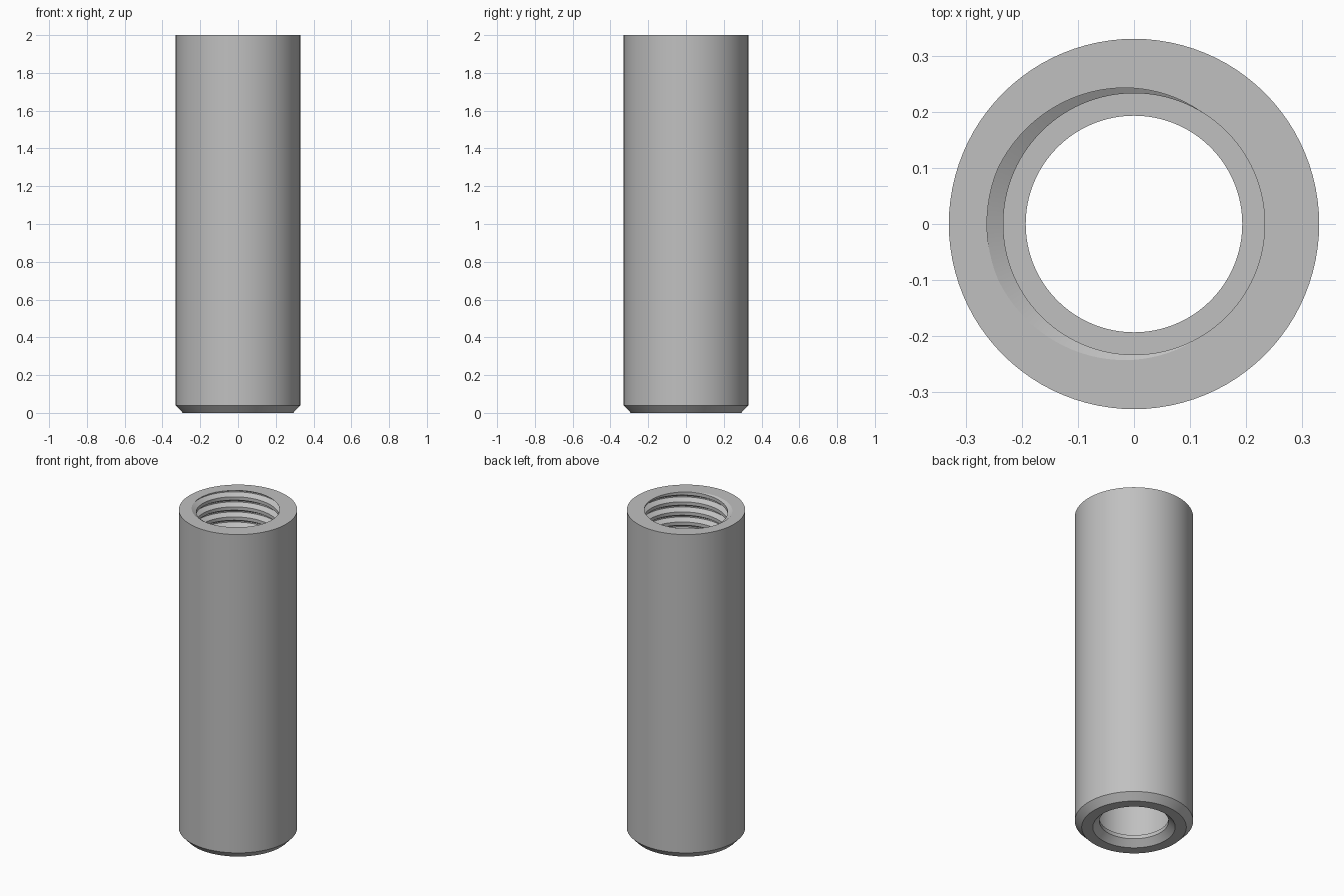
import bpy, bmesh
from math import cos, sin, tau, radians

cube = bpy.data.objects.get("Cube")
if cube:
    bpy.data.objects.remove(cube, do_unlink=True)

SIDES = 96
OUTER, MINOR, MAJOR, HOLE = 0.33, 0.233, 0.262, 0.193
TOP, THREAD_END = 2.0, 1.0
PITCH = 0.062
ROOT, OPENING = 0.06, 0.335   # half widths of the groove, in pitches

steel = bpy.data.materials.new("steel grey")
steel.use_nodes = True
colour = (0.53, 0.53, 0.53, 1)
steel.diffuse_color = colour
steel.node_tree.nodes["Principled BSDF"].inputs["Base Color"].default_value = colour


def groove_radius(turn, z):
    """Bore radius of a right-handed thread, with a run-out at its lower end."""
    phase = (z - TOP) / PITCH - (turn - 0.5)
    off = abs(phase - round(phase))
    depth = min(max((OPENING - off) / (OPENING - ROOT), 0), 1)
    fade = min(max((z - THREAD_END) / PITCH, 0), 1)
    return MINOR + (MAJOR - MINOR) * depth * fade


def point(bm, turn, r, z):
    return bm.verts.new((r * cos(tau * turn), r * sin(tau * turn), z))


def column(bm, turn):
    """One slice of the wall, from the top of the bore down and around to the rim."""
    verts = []
    turns_down = int((TOP - THREAD_END) / PITCH) + 2
    for k in range(1, -turns_down - 1, -1):
        for off in (OPENING, ROOT, -ROOT, -OPENING):
            z = TOP + PITCH * (turn - 0.5 + k + off)
            z = min(max(z, THREAD_END), TOP)
            verts.append(point(bm, turn, groove_radius(turn, z), z))
    # plain bore, bottom lip, chamfers and outer wall
    profile = [(MINOR, THREAD_END), (MINOR, 0.06), (HOLE, 0.06), (HOLE, 0.037),
               (0.23, 0), (0.292, 0), (OUTER, 0.04), (OUTER, TOP)]
    verts += [point(bm, turn, r, z) for r, z in profile]
    return verts


# Threaded sleeve
bm = bmesh.new()
columns = [column(bm, i / SIDES) for i in range(SIDES + 1)]
for a, b in zip(columns, columns[1:]):
    for j in range(len(a)):
        n = (j + 1) % len(a)   # the last face closes the top ring
        bm.faces.new((a[j], a[n], b[n], b[j]))
bmesh.ops.remove_doubles(bm, verts=bm.verts, dist=0.0002)
bmesh.ops.dissolve_degenerate(bm, edges=bm.edges, dist=0.0001)
bmesh.ops.recalc_face_normals(bm, faces=bm.faces)
mesh = bpy.data.meshes.new("threaded_sleeve")
bm.to_mesh(mesh)
bm.free()
mesh.materials.append(steel)
sleeve = bpy.data.objects.new("threaded_sleeve", mesh)
bpy.context.collection.objects.link(sleeve)
bpy.context.view_layer.objects.active = sleeve
sleeve.select_set(True)
bpy.ops.object.shade_smooth_by_angle(angle=radians(25))
